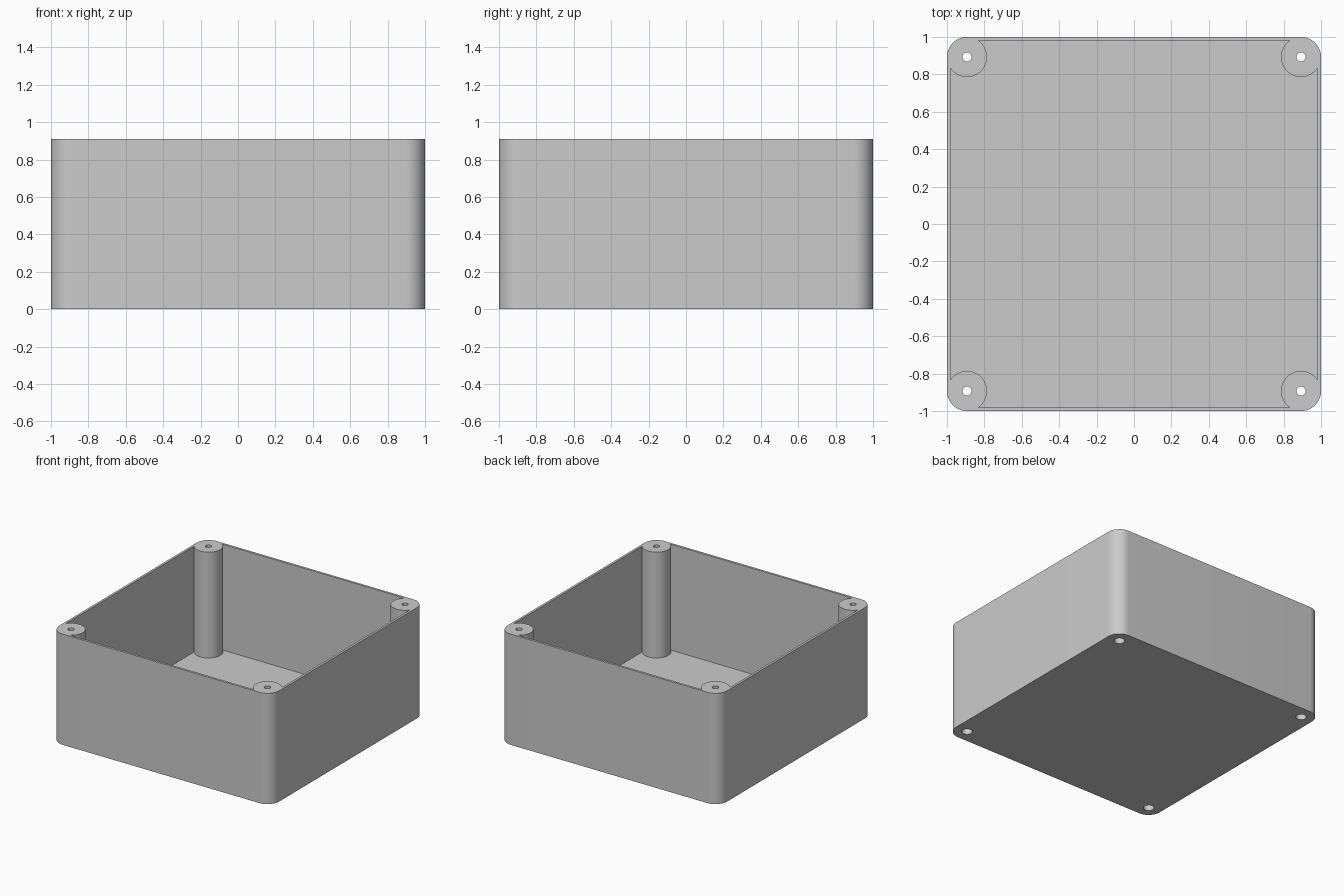
import bpy, bmesh
from math import sin, cos, acos, pi, radians

if "Cube" in bpy.data.objects:
    bpy.data.objects.remove(bpy.data.objects["Cube"])

HEIGHT = 0.91
FLOOR = 0.04
INNER = 0.981         # half width of the cavity
POST = 0.893          # offset of each screw post from the centre
POST_R = 1 - POST     # posts share their centre with the rounded corners
HOLE_R, BORE_R, BORE_DEPTH = 0.024, 0.04, 0.1


def arc(cx, cy, r, start, end, steps):
    angles = [start + (end - start) * i / steps for i in range(steps + 1)]
    return [(cx + r * cos(a), cy + r * sin(a)) for a in angles]


def four_corners(points):
    """Repeat one corner's points around the z axis."""
    outline = []
    for _ in range(4):
        outline += points
        points = [(-y, x) for x, y in points]
    return outline


def prism(name, outline, z0, z1):
    bm = bmesh.new()
    face = bm.faces.new([bm.verts.new((x, y, z0)) for x, y in outline])
    top = bmesh.ops.extrude_face_region(bm, geom=[face])["geom"]
    verts = [v for v in top if isinstance(v, bmesh.types.BMVert)]
    bmesh.ops.translate(bm, verts=verts, vec=(0, 0, z1 - z0))
    bmesh.ops.recalc_face_normals(bm, faces=bm.faces)
    mesh = bpy.data.meshes.new(name)
    bm.to_mesh(mesh)
    bm.free()
    obj = bpy.data.objects.new(name, mesh)
    bpy.context.scene.collection.objects.link(obj)
    return obj


# Outer body with rounded vertical edges
box = prism("box", four_corners(arc(POST, POST, POST_R, 0, pi / 2, 16)), 0, HEIGHT)

# Cavity that leaves a round post standing in each corner
meet = acos((INNER - POST) / POST_R)
bite = arc(POST, POST, POST_R, -meet, meet - 1.5 * pi, 36)
cutters = [prism("cavity_cutter", four_corners(bite), FLOOR, HEIGHT + 0.1)]

# Screw holes, widened from below
for cx, cy in four_corners([(POST, POST)]):
    hole = arc(cx, cy, HOLE_R, 0, 2 * pi, 32)[:-1]
    bore = arc(cx, cy, BORE_R, 0, 2 * pi, 32)[:-1]
    cutters.append(prism("hole_cutter", hole, -0.1, HEIGHT + 0.1))
    cutters.append(prism("bore_cutter", bore, -0.1, BORE_DEPTH))

for cutter in cutters:
    cutter.hide_render = True
    mod = box.modifiers.new(cutter.name, "BOOLEAN")
    mod.operation = "DIFFERENCE"
    mod.solver = "EXACT"
    mod.object = cutter

# Bake the cuts and drop the cutters
bpy.context.view_layer.update()
graph = bpy.context.evaluated_depsgraph_get()
cut_mesh = bpy.data.meshes.new_from_object(box.evaluated_get(graph))
box.modifiers.clear()
box.data = cut_mesh
for cutter in cutters:
    bpy.data.objects.remove(cutter)

# Plain grey plastic
grey = bpy.data.materials.new("grey plastic")
grey.use_nodes = True
colour = (0.6, 0.6, 0.6, 1)
grey.diffuse_color = colour
grey.node_tree.nodes["Principled BSDF"].inputs["Base Color"].default_value = colour
box.data.materials.clear()
box.data.materials.append(grey)

bpy.ops.object.select_all(action="DESELECT")
box.select_set(True)
bpy.context.view_layer.objects.active = box
bpy.ops.object.shade_smooth_by_angle(angle=radians(30))
